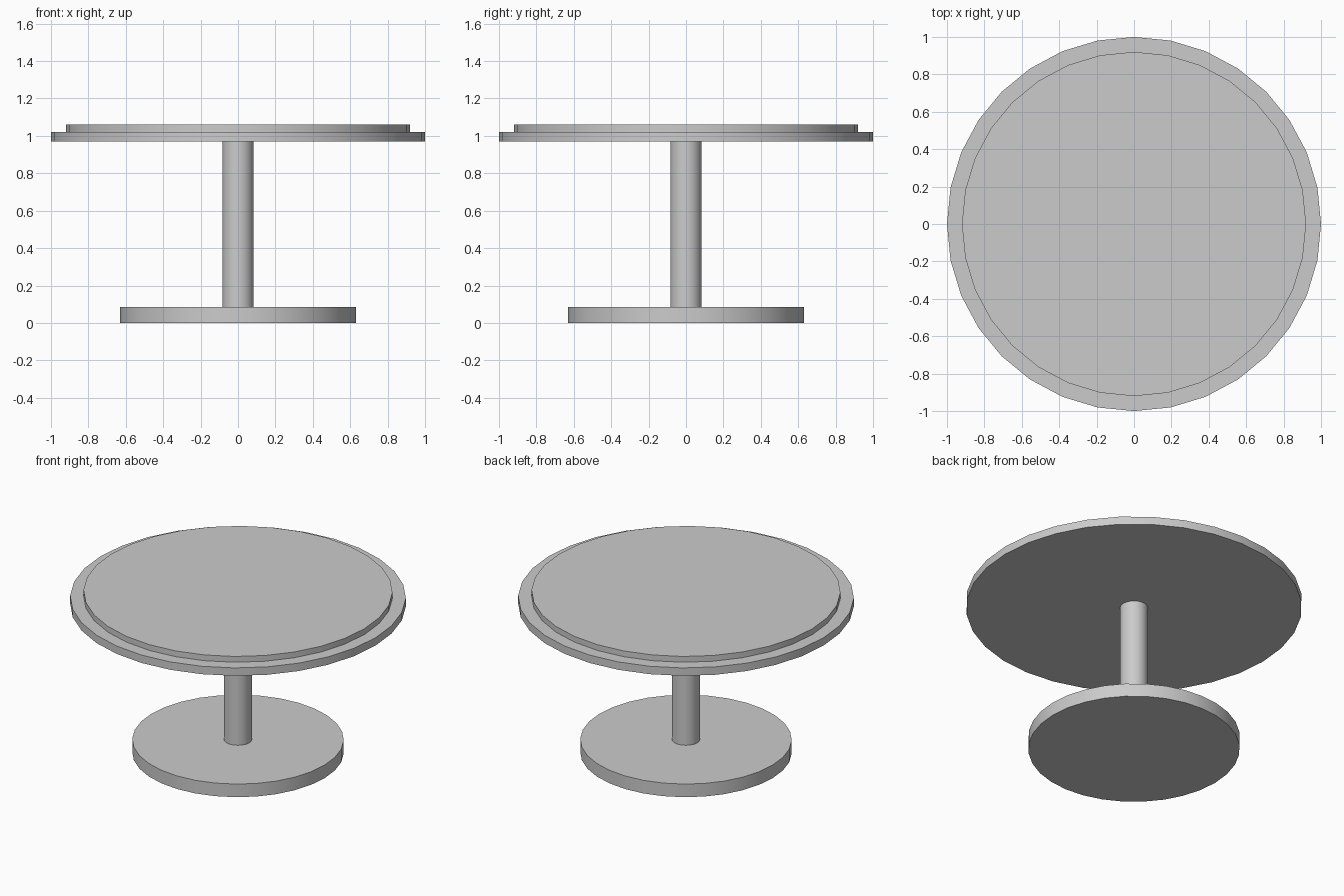
import bpy
import math

if "Cube" in bpy.data.objects:
    bpy.data.objects.remove(bpy.data.objects["Cube"])


def disc(name, radius, z0, z1, sides=32, caps='NGON'):
    """Upright cylinder between two heights, with a vertex on the +x and +y axes."""
    bpy.ops.mesh.primitive_cylinder_add(
        vertices=sides, radius=radius, depth=z1 - z0,
        end_fill_type=caps, location=(0, 0, (z0 + z1) / 2))
    obj = bpy.context.object
    obj.name = name
    bpy.ops.object.shade_smooth_by_angle(angle=math.radians(30))
    return obj


# Foot plate on the floor
disc("base", 0.63, 0.0, 0.086)

# Central column, open ended because both ends sit against the discs
disc("column", 0.083, 0.086, 0.97, caps='NOTHING')

# Round table top with a smaller raised inset
disc("table_top", 1.0, 0.97, 1.022)
disc("top_inset", 0.92, 1.022, 1.06)
